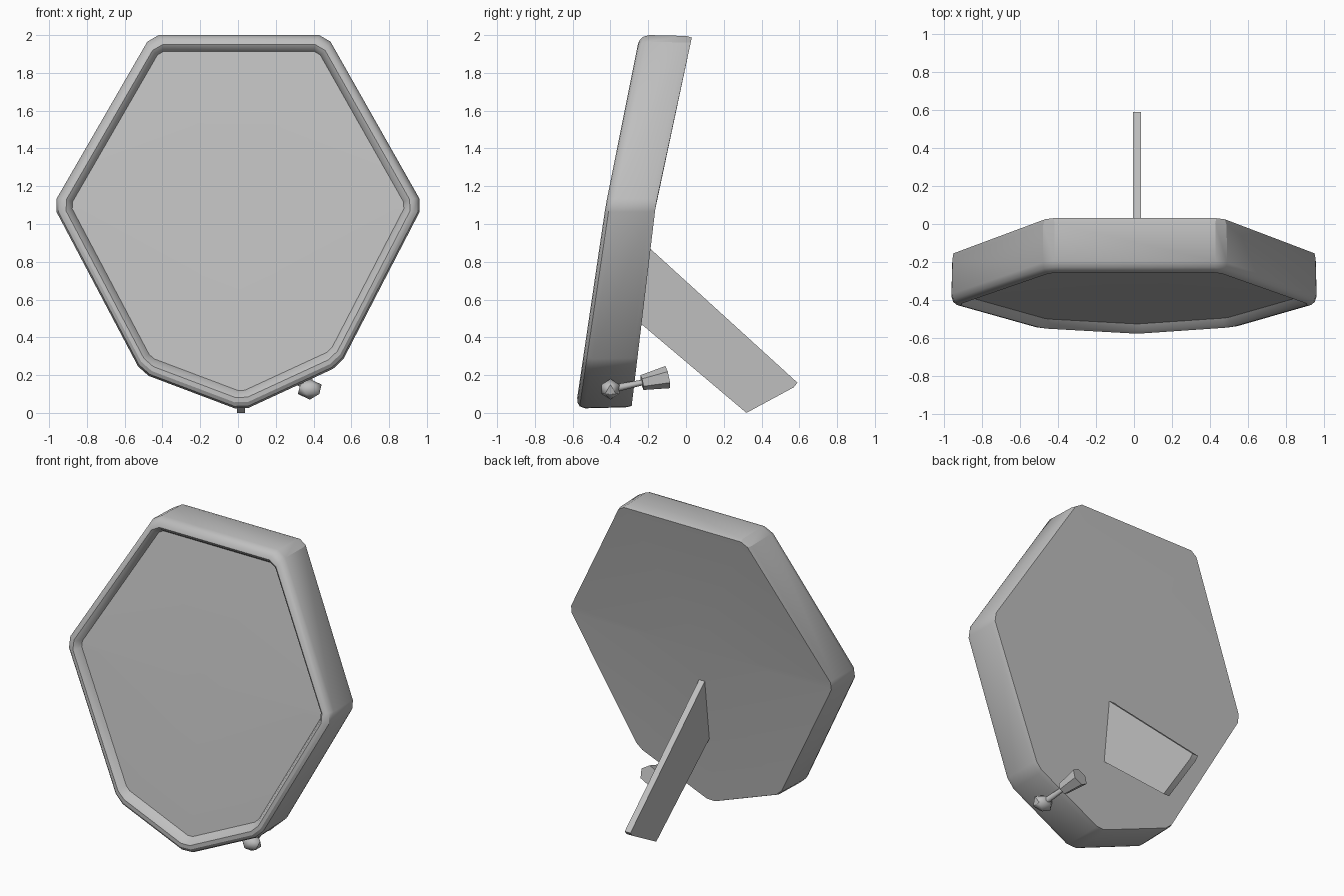
import bpy, bmesh, math
from mathutils import Vector, Matrix

if "Cube" in bpy.data.objects:
    bpy.data.objects.remove(bpy.data.objects["Cube"])

grey = bpy.data.materials.new("plain grey")
grey.diffuse_color = (0.52, 0.52, 0.52, 1)
grey.use_nodes = True
grey.node_tree.nodes["Principled BSDF"].inputs["Base Color"].default_value = grey.diffuse_color

# Seven corners of the tilted case, as (x, z), and the hub of its fan panels
CORNERS = [(-0.46, 2.0), (0.47, 2.0), (0.98, 1.1), (0.54, 0.25),
           (0.02, 0.01), (-0.51, 0.21), (-0.98, 1.1)]
HUB = Vector((0.0, 1.08))


def front_y(z):
    return -0.425 + (z - 1.1) * (0.2 if z > 1.1 else 0.148)


def back_y(z):
    return -0.16 + (z - 1.1) * (0.215 if z > 1.1 else 0.12)


def outline(scale, cut):
    """Scaled heptagon with every corner trimmed by a short cut."""
    pts = [HUB + (Vector(c) - HUB) * scale for c in CORNERS]
    out = []
    for i, p in enumerate(pts):
        for q in (pts[i - 1], pts[(i + 1) % len(pts)]):
            out.append(p + (q - p).normalized() * cut)
    return out


def finish(name, bm, angle=30):
    bmesh.ops.recalc_face_normals(bm, faces=bm.faces[:])
    me = bpy.data.meshes.new(name)
    bm.to_mesh(me)
    bm.free()
    me.materials.append(grey)
    ob = bpy.data.objects.new(name, me)
    bpy.context.collection.objects.link(ob)
    bpy.ops.object.select_all(action='DESELECT')
    ob.select_set(True)
    bpy.context.view_layer.objects.active = ob
    bpy.ops.object.shade_smooth_by_angle(angle=math.radians(angle))
    return ob


# Case: back fan, side walls, rounded rim and recessed front fan
bm = bmesh.new()
RINGS = [(0.985, 0.03, back_y, 0.0), (0.995, 0.04, back_y, -0.03),
         (1.0, 0.04, front_y, 0.05), (0.99, 0.04, front_y, 0.02),
         (0.97, 0.04, front_y, 0.004), (0.945, 0.035, front_y, 0.0),
         (0.925, 0.03, front_y, 0.014), (0.905, 0.02, front_y, 0.045)]
rings = []
for scale, cut, depth, offset in RINGS:
    rings.append([bm.verts.new((p.x, depth(p.y) + offset, p.y))
                  for p in outline(scale, cut)])
n = len(rings[0])
for a, b in zip(rings, rings[1:]):
    for i in range(n):
        j = (i + 1) % n
        bm.faces.new((a[i], a[j], b[j], b[i]))
for ring, depth, offset in ((rings[0], back_y, 0.0), (rings[-1], front_y, 0.045)):
    hub = bm.verts.new((HUB.x, depth(HUB.y) + offset, HUB.y))
    for i in range(n):
        bm.faces.new((ring[i], ring[(i + 1) % n], hub))
finish("case", bm)

# Rear prop: a thin slanted board
bm = bmesh.new()
prop = [(-0.19, 0.87), (0.59, 0.16), (0.57, 0.135), (0.32, 0.0), (-0.26, 0.49)]
sides = [[bm.verts.new((x, y, z)) for y, z in prop] for x in (-0.006, 0.036)]
for side in sides:
    bm.faces.new(side)
for i in range(len(prop)):
    j = (i + 1) % len(prop)
    bm.faces.new((sides[0][i], sides[0][j], sides[1][j], sides[1][i]))
finish("rear_prop", bm)

# Winder under the lower right edge: knob, thin stem and tapered grip
KNOB, GRIP = Vector((0.38, -0.4, 0.125)), Vector((0.35, -0.165, 0.175))
bm = bmesh.new()
bmesh.ops.create_icosphere(bm, subdivisions=1, radius=1, matrix=(
    Matrix.Translation(KNOB) @ Matrix.Diagonal((0.07, 0.055, 0.055, 1))))
finish("winder_knob", bm, 45)

axis = GRIP - KNOB
turn = axis.to_track_quat('Z', 'Y').to_matrix().to_4x4()
bm = bmesh.new()
bmesh.ops.create_cone(bm, cap_ends=True, segments=6, radius1=0.022, radius2=0.012,
                      depth=axis.length,
                      matrix=Matrix.Translation((KNOB + GRIP) / 2) @ turn)
finish("winder_stem", bm, 65)

bm = bmesh.new()
bmesh.ops.create_cone(bm, cap_ends=True, segments=6, radius1=0.04, radius2=0.06,
                      depth=0.14, matrix=Matrix.Translation(GRIP) @ turn)
finish("winder_grip", bm, 45)
